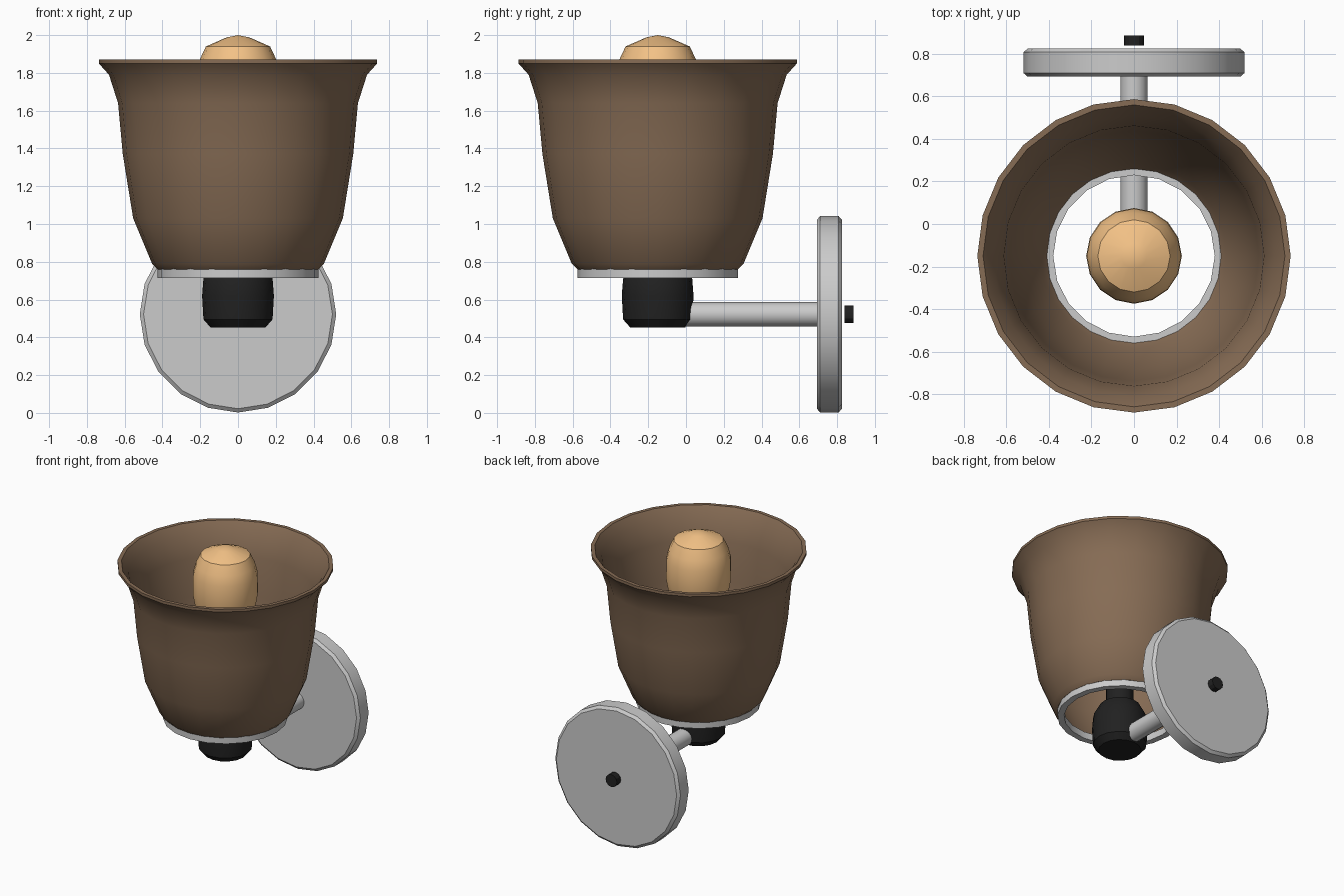
import bpy, bmesh, math
from mathutils import Matrix

if "Cube" in bpy.data.objects:
    bpy.data.objects.remove(bpy.data.objects["Cube"])


def material(name, rgb):
    m = bpy.data.materials.new(name)
    m.diffuse_color = (*rgb, 1)
    m.use_nodes = True
    m.node_tree.nodes["Principled BSDF"].inputs["Base Color"].default_value = m.diffuse_color
    return m


def lathe(name, profile, sides, loc, mat=None, along_y=False, closed=False, angle=30):
    """Revolve (radius, height) points about z, or about y when along_y is set."""
    bm = bmesh.new()
    rings = []
    for r, h in profile:
        if r == 0:
            rings.append([bm.verts.new((0, 0, h))] * sides)
        else:
            rings.append([bm.verts.new((r * math.sin(2 * math.pi * i / sides),
                                        r * math.cos(2 * math.pi * i / sides), h))
                          for i in range(sides)])
    pairs = list(zip(rings, rings[1:]))
    if closed:
        pairs.append((rings[-1], rings[0]))
    for a, b in pairs:
        for i in range(sides):
            j = (i + 1) % sides
            bm.faces.new(list(dict.fromkeys((a[i], a[j], b[j], b[i]))))
    if not closed:
        for ring in (rings[0], rings[-1]):
            if len(set(ring)) > 1:
                bm.faces.new(ring)
    bmesh.ops.recalc_face_normals(bm, faces=bm.faces)
    if along_y:
        bm.transform(Matrix.Rotation(-math.pi / 2, 4, 'X'))
    me = bpy.data.meshes.new(name)
    bm.to_mesh(me)
    bm.free()
    ob = bpy.data.objects.new(name, me)
    ob.location = loc
    bpy.context.collection.objects.link(ob)
    if mat:
        me.materials.append(mat)
    bpy.ops.object.select_all(action='DESELECT')
    ob.select_set(True)
    bpy.context.view_layer.objects.active = ob
    bpy.ops.object.shade_smooth_by_angle(angle=math.radians(angle))
    return ob


brown = material("brown_glass", (0.24, 0.15, 0.09))
black = material("black_plastic", (0.015, 0.015, 0.015))
amber = material("warm_bulb", (0.9, 0.54, 0.24))

AXIS = (0, -0.15, 0)   # vertical axis of the lamp
MOUNT_Z = 0.522        # height of the wall mount

# Flared bell shade with a thin wall, open at both ends
lathe("shade", [(0.425, 0.76), (0.455, 0.79), (0.555, 1.03), (0.61, 1.37), (0.635, 1.64),
                (0.683, 1.79), (0.737, 1.85), (0.737, 1.87),
                (0.71, 1.87), (0.662, 1.80), (0.612, 1.65), (0.588, 1.37),
                (0.533, 1.04), (0.435, 0.80), (0.41, 0.765)],
      24, AXIS, brown, closed=True, angle=40)

# Collar ring under the shade
lathe("shade_ring", [(0.425, 0.715), (0.425, 0.765), (0.38, 0.765), (0.38, 0.715)],
      20, AXIS, closed=True)

# Lamp holder with a narrow neck rising to the bulb
lathe("socket", [(0.145, 0.452), (0.183, 0.495), (0.19, 0.62), (0.183, 0.71), (0.14, 0.79),
                 (0.095, 0.80), (0.095, 1.12)], 16, AXIS, black)

# Bulb
lathe("bulb", [(0.09, 1.10), (0.11, 1.22), (0.155, 1.38), (0.2, 1.52), (0.225, 1.66),
               (0.222, 1.80), (0.203, 1.87), (0.17, 1.94), (0.06, 1.988), (0, 2.0)],
      16, AXIS, amber)

# Arm, wall plate and fixing screw, all along y
lathe("arm", [(0.064, -0.08), (0.064, 0.70)], 16, (0, 0, MOUNT_Z), along_y=True)
lathe("wall_plate", [(0.5, 0.693), (0.52, 0.71), (0.52, 0.808), (0.5, 0.825)],
      20, (0, 0, MOUNT_Z), along_y=True)
lathe("wall_screw", [(0.047, 0.84), (0.047, 0.887)], 12, (0, 0, MOUNT_Z), black, along_y=True)
